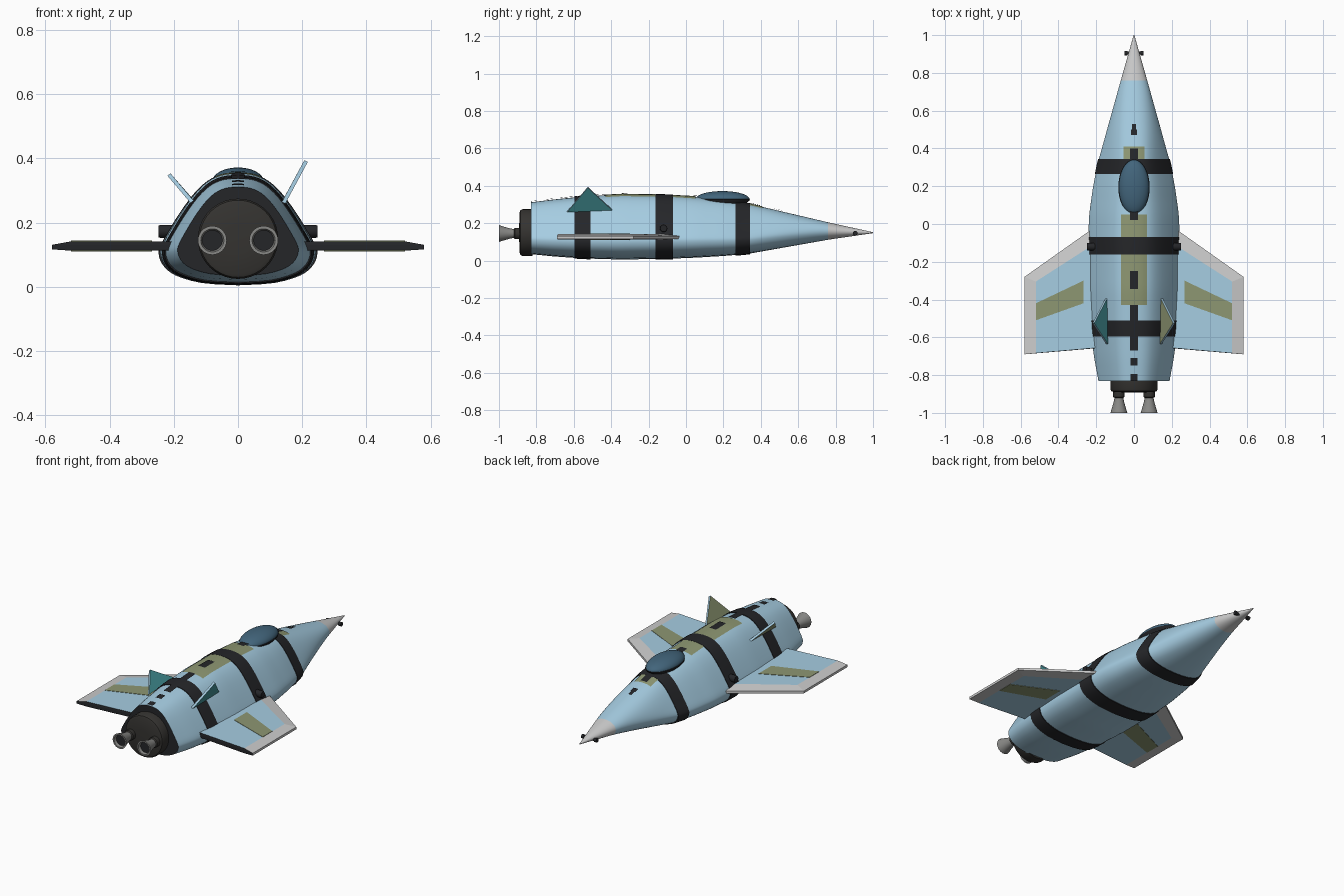
import bpy, bmesh, math
from mathutils import Vector, Matrix

if "Cube" in bpy.data.objects:
    bpy.data.objects.remove(bpy.data.objects["Cube"])

def mat(name, r, g, b):
    m = bpy.data.materials.new(name)
    m.diffuse_color = (r, g, b, 1)
    m.use_nodes = True
    m.node_tree.nodes["Principled BSDF"].inputs["Base Color"].default_value = m.diffuse_color
    return m

BLUE = mat("sky_blue", .38, .61, .76)
BLACK = mat("black", .018, .019, .022)
OLIVE = mat("olive", .27, .31, .17)
TEAL = mat("teal", .06, .30, .32)
GREY = mat("light_grey", .55, .55, .55)
METAL = mat("nozzle_grey", .25, .25, .24)
CHAR = mat("charcoal", .035, .033, .03)
GLASS = mat("canopy_blue", .055, .13, .2)

def make(name, verts, faces, mats, ids=None, smooth=True):
    me = bpy.data.meshes.new(name)
    me.from_pydata([tuple(v) for v in verts], [], faces)
    for m in mats:
        me.materials.append(m)
    if ids:
        for p, i in zip(me.polygons, ids):
            p.material_index = i
    bm = bmesh.new()
    bm.from_mesh(me)
    bmesh.ops.recalc_face_normals(bm, faces=bm.faces)
    bm.to_mesh(me)
    bm.free()
    ob = bpy.data.objects.new(name, me)
    bpy.context.collection.objects.link(ob)
    if smooth:
        bpy.ops.object.select_all(action='DESELECT')
        ob.select_set(True)
        bpy.context.view_layer.objects.active = ob
        bpy.ops.object.shade_smooth_by_angle(angle=math.radians(35))
    return ob

def spline(pts, t):
    """Catmull-Rom point at parameter t (0..len-1)."""
    i = min(int(t), len(pts) - 2)
    f = t - i
    p = [Vector(pts[max(0, min(len(pts) - 1, i + k))]) for k in (-1, 0, 1, 2)]
    return .5 * (2 * p[1] + (p[2] - p[0]) * f + (2 * p[0] - 5 * p[1] + 4 * p[2] - p[3]) * f * f
                 + (3 * p[1] - p[0] - 3 * p[2] + p[3]) * f ** 3)

# Fuselage definition: stations (y, half width, bottom z, top z) and unit half section
STATIONS = [(-.83, .188, .035, .312), (-.7, .212, .022, .328), (-.55, .230, .012, .343),
            (-.35, .241, .006, .355), (-.1, .243, .01, .351), (.05, .237, .016, .342),
            (.2, .216, .025, .326), (.33, .190, .036, .306), (.5, .145, .066, .266),
            (.76, .070, .112, .205), (1.0, .002, .147, .152)]
SECTION = [(0, 1), (.2, .985), (.38, .93), (.55, .82), (.72, .66), (.88, .48),
           (.98, .35), (1, .27), (.94, .17), (.78, .085), (.45, .02), (0, 0)]
HALF = 32
UNIT = [spline(SECTION, k * (len(SECTION) - 1) / HALF) for k in range(HALF + 1)]

def station(y):
    for a, b in zip(STATIONS, STATIONS[1:]):
        if y <= b[0] + 1e-6:
            f = (y - a[0]) / (b[0] - a[0])
            return [a[i] + (b[i] - a[i]) * f for i in (1, 2, 3)]
    return STATIONS[-1][1:]

def half_ring(y, grow=0):
    w, zb, zt = station(y)
    k = max(0, min(1, (y - .33) / .4))          # rounder toward the nose
    out = []
    for i, p in enumerate(UNIT):
        a = math.pi * i / HALF
        u = p.x * (1 - k) + math.sin(a) * k
        v = p.y * (1 - k) + (.5 + .5 * math.cos(a)) * k
        out.append((u * (w + grow), zb - grow + v * (zt - zb + 2 * grow)))
    return out

def loft(name, y0, y1, m, grow=0, cap=None):
    n = max(2, int((y1 - y0) / .04))
    V, F, ids = [], [], []
    for j in range(n + 1):
        y = y0 + (y1 - y0) * j / n
        h = half_ring(y, grow)
        V += [(x, y, z) for x, z in h + [(-x, z) for x, z in h[-2:0:-1]]]
    N = 2 * HALF
    for j in range(n):
        for i in range(N):
            k = (i + 1) % N
            F.append((j * N + i, j * N + k, (j + 1) * N + k, (j + 1) * N + i))
    ids = [0] * len(F)
    F += [tuple(range(N)), tuple(range(n * N, (n + 1) * N))]
    return make(name, V, F, [m, cap or m], ids + [1, 0])

loft("fuselage", -.83, .76, BLUE, 0, BLACK)
loft("nose_cone", .76, 1.0, GREY)
for i, (a, b) in enumerate([(.265, .343), (-.162, -.07), (-.595, -.51)]):
    loft(f"body_band_{i}", a, b, BLACK, .004)

# Painted patches that follow the spine of the fuselage
def top_z(x, y):
    h = half_ring(y)
    for (x0, z0), (x1, z1) in zip(h, h[1:]):
        if x0 <= abs(x) <= x1:
            return z0 + (z1 - z0) * (abs(x) - x0) / (x1 - x0)

def spine_patch(name, y0, y1, w, m, lift):
    n = max(1, round((y1 - y0) / .03))
    V = [(w * (i / 4 - 1), y0 + (y1 - y0) * j / n, 0) for j in range(n + 1) for i in range(9)]
    V = [(x, y, top_z(x, y) + lift) for x, y, _ in V]
    F = [(j * 9 + i, j * 9 + i + 1, j * 9 + i + 10, j * 9 + i + 9) for j in range(n) for i in range(8)]
    make(name, V, F, [m])

for i, (a, b, w) in enumerate([(-.43, .05, .07), (.34, .41, .055)]):
    spine_patch(f"spine_panel_{i}", a, b, w, OLIVE, .003)
for i, (a, b, w) in enumerate([(.5, .53, .01), (.47, .5, .015), (.343, .40, .02), (.02, .07, .022),
                               (-.345, -.25, .022), (-.67, -.43, .021), (-.75, -.71, .018),
                               (-.83, -.795, .018)]):
    spine_patch(f"spine_dash_{i}", a, b, w, BLACK, .006)

# Surface of revolution about an axis
def lathe(name, prof, m, loc, axis='Y', n=40):
    V, F = [], []
    for r, h in prof:
        for i in range(n):
            a = 2 * math.pi * i / n
            c, s = r * math.cos(a), r * math.sin(a)
            p = {'Y': (c, h, s), 'X': (h, c, s), 'Z': (c, s, h)}[axis]
            V.append(Vector(p) + Vector(loc))
    for j in range(len(prof) - 1):
        for i in range(n):
            k = (i + 1) % n
            F.append((j * n + i, j * n + k, j * n + n + k, j * n + n + i))
    F += [tuple(range(n)), tuple(range((len(prof) - 1) * n, len(prof) * n))]
    return make(name, V, F, [m])

# Engine block and nozzles
lathe("engine_block", [(.125, -.82), (.125, -.875), (.12, -.885), (.11, -.889), (.04, -.892)], CHAR, (0, 0, .15))
for s, side in ((1, "right"), (-1, "left")):
    at = (.08 * s, 0, .145)
    lathe(f"{side}_nozzle_mount", [(.03, -.88), (.03, -.915), (.024, -.92)], CHAR, at)
    lathe(f"{side}_nozzle", [(.022, -.91), (.027, -.94), (.037, -.975), (.045, -1), (.036, -1),
                             (.03, -.98)], METAL, at)
    lathe(f"{side}_nozzle_bore", [(.033, -.985), (.028, -.979)], BLACK, at)
    # Side ports and nose thrusters
    lathe(f"{side}_port", [(.02, .2 * s), (.02, .242 * s), (.018, .248 * s)], BLACK, (0, -.12, .173), 'X', 20)
    lathe(f"{side}_nose_thruster", [(.008, 0), (.008, .035 * s), (.012, .035 * s), (.012, .05 * s)],
          BLACK, (0, .905, .147), 'X', 16)

# Canopy: flat-bottomed half ellipsoid with a dark rim
dome = [(math.cos(a), math.sin(a)) for a in [math.pi / 2 * k / 12 for k in range(12)] + [1.55]]
c = lathe("canopy", [(.08 * r, .044 * h) for r, h in dome], GLASS, (0, 0, 0), 'Z', 48)
c.data.transform(Matrix.Translation((0, .195, .328)) @ Matrix.Diagonal((1, 1.81, 1, 1)))
r = lathe("canopy_rim", [(.06, -.03), (.081, -.006), (.083, .002), (.078, .004)], BLACK, (0, 0, 0), 'Z', 48)
r.data.transform(Matrix.Translation((0, .195, .326)) @ Matrix.Diagonal((1, 1.77, 1, 1)))

# Wings: bevelled plate with grey borders, black trailing edge and olive panels
OUTER = [(.17, .01), (.58, -.28), (.58, -.69), (.17, -.655)]
INNER = [(.17, -.08), (.52, -.305), (.52, -.684), (.17, -.653)]
STRIPE = [(.268, -.30), (.52, -.42), (.52, -.51), (.268, -.42)]
for s, side in ((1, "right"), (-1, "left")):
    V = [(x * s, y, z) for P, z in ((INNER, .113), (OUTER, .117), (OUTER, .131), (INNER, .142)) for x, y in P]
    F, ids = [(0, 1, 2, 3), (12, 13, 14, 15)], [0, 0]
    for j in range(3):
        for i in range(4):
            k = (i + 1) % 4
            F.append((j * 4 + i, j * 4 + k, j * 4 + 4 + k, j * 4 + 4 + i))
            ids.append(2 if i == 2 else 1)
    make(f"{side}_wing", V, F, [BLUE, GREY, BLACK], ids, False)
    V = [(x * s, y, z) for z in (.111, .144) for x, y in STRIPE]
    F = [(0, 1, 2, 3), (4, 5, 6, 7)] + [(i, (i + 1) % 4, (i + 1) % 4 + 4, i + 4) for i in range(4)]
    make(f"{side}_wing_stripe", V, F, [OLIVE], None, False)

# Canted tail fins: teal on the +x face, olive on the -x face, blue edges
def fin(name, tri, t):
    a, b, c = map(Vector, tri)
    n = (b - a).cross(c - a).normalized()
    n = n if n.x > 0 else -n
    V = [p + n * t for p in (a, b, c)] + [p - n * t for p in (a, b, c)]
    F = [(0, 1, 2), (3, 4, 5), (0, 1, 4, 3), (1, 2, 5, 4), (2, 0, 3, 5)]
    make(name, V, F, [TEAL, OLIVE, BLUE], [0, 1, 2, 2, 2], False)

fin("right_fin", [(.142, -.635, .262), (.147, -.395, .272), (.212, -.525, .392)], .006)
fin("left_fin", [(-.143, -.635, .265), (-.147, -.395, .272), (-.215, -.525, .350)], .006)
